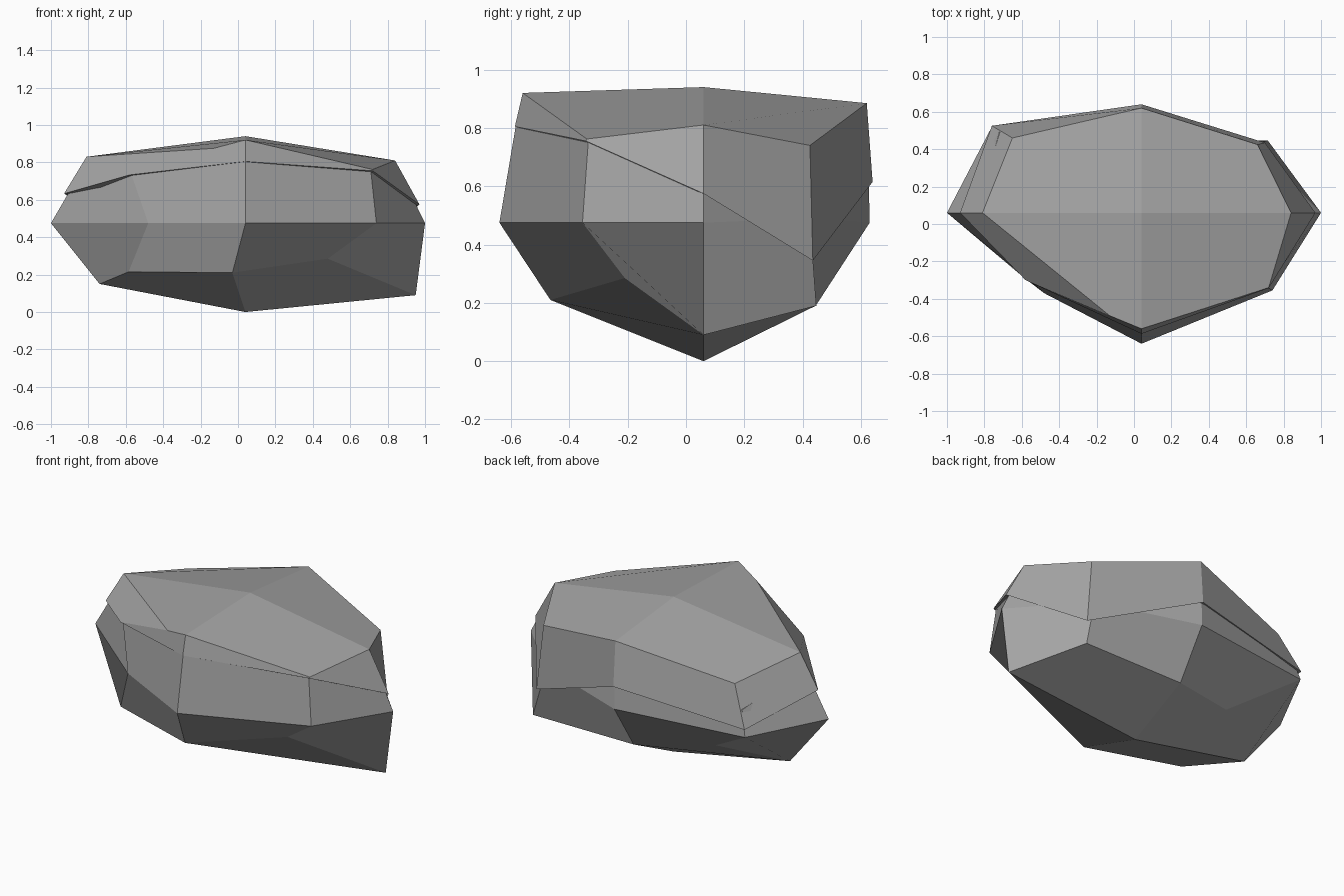
import bpy
import bmesh
from mathutils import Vector

default_cube = bpy.data.objects.get("Cube")
if default_cube:
    bpy.data.objects.remove(default_cube, do_unlink=True)

# One flat stone colour
stone = bpy.data.materials.new("stone_grey")
stone.use_nodes = True
stone_colour = (0.37, 0.37, 0.37, 1.0)
stone.diffuse_color = stone_colour
shader = next(n for n in stone.node_tree.nodes if n.type == "BSDF_PRINCIPLED")
shader.inputs["Base Color"].default_value = stone_colour
shader.inputs["Roughness"].default_value = 0.9

# Eight-sided contours, counter-clockwise starting at the +x side
cap_crown = [(.84, .06, .81), (.66, .425, .74), (.04, .62, .885), (-.65, .46, .75),
             (-.81, .06, .83), (-.13, -.49, .875), (.04, -.56, .92), (.72, -.34, .762)]
cap_rim = [(.97, .06, .575), (.7, .435, .345), (.04, .64, .615), (-.76, .525, .523),
           (-.93, .06, .633), (-.58, -.3, .733), (.04, -.587, .805), (.72, -.343, .755)]

# The boulder runs on up inside the slab, so its crown is hidden
base_crown = [(.89, .06, .7), (.6, .39, .65), (.04, .625, .7), (-.72, .49, .62),
              (-.84, .06, .75), (-.57, -.29, .735), (.04, -.58, .83), (.71, -.335, .755)]
base_waist = [(1, .06, .475), (.64, .425, .49), (.04, .63, .475), (-.76, .52, .475),
              (-1, .06, .475), (-.48, -.37, .475), (.04, -.64, .475), (.74, -.355, .475)]
base_foot = [(.95, .06, .09), (.715, .447, .19), (.04, .445, .19), (-.41, .3, .25),
             (-.74, .06, .15), (-.585, -.29, .215), (-.03, -.465, .21), (.48, -.21, .285)]


def make_stone(name, contours, bottom, top):
    """Skin stacked contours and close each end with four quads."""
    bm = bmesh.new()
    rings = [[bm.verts.new(Vector(p)) for p in contour] for contour in contours]
    count = len(rings[0])
    # Side facets, first corner chosen so every quad folds the same way
    for lower, upper in zip(rings, rings[1:]):
        for i in range(count):
            j = (i + 1) % count
            bm.faces.new((lower[j], upper[j], upper[i], lower[i]))
    # End facets, each folding away from the pole
    base_pole = bm.verts.new(Vector(bottom))
    top_pole = bm.verts.new(Vector(top))
    for i in range(0, count, 2):
        j, k = i + 1, (i + 2) % count
        first, last = rings[0], rings[-1]
        bm.faces.new((first[k], first[j], first[i], base_pole))
        bm.faces.new((last[i], last[j], last[k], top_pole))
    mesh = bpy.data.meshes.new(name)
    bm.to_mesh(mesh)
    bm.free()
    mesh.materials.append(stone)
    rock = bpy.data.objects.new(name, mesh)
    bpy.context.collection.objects.link(rock)


# Lower boulder, its top tucked into the slab
make_stone("rock_base", [base_foot, base_waist, base_crown],
           bottom=(.04, .06, 0), top=(.04, .06, .78))

# Tilted slab resting on the boulder
make_stone("rock_cap", [cap_rim, cap_crown],
           bottom=(.04, .06, .62), top=(.04, .06, .94))
